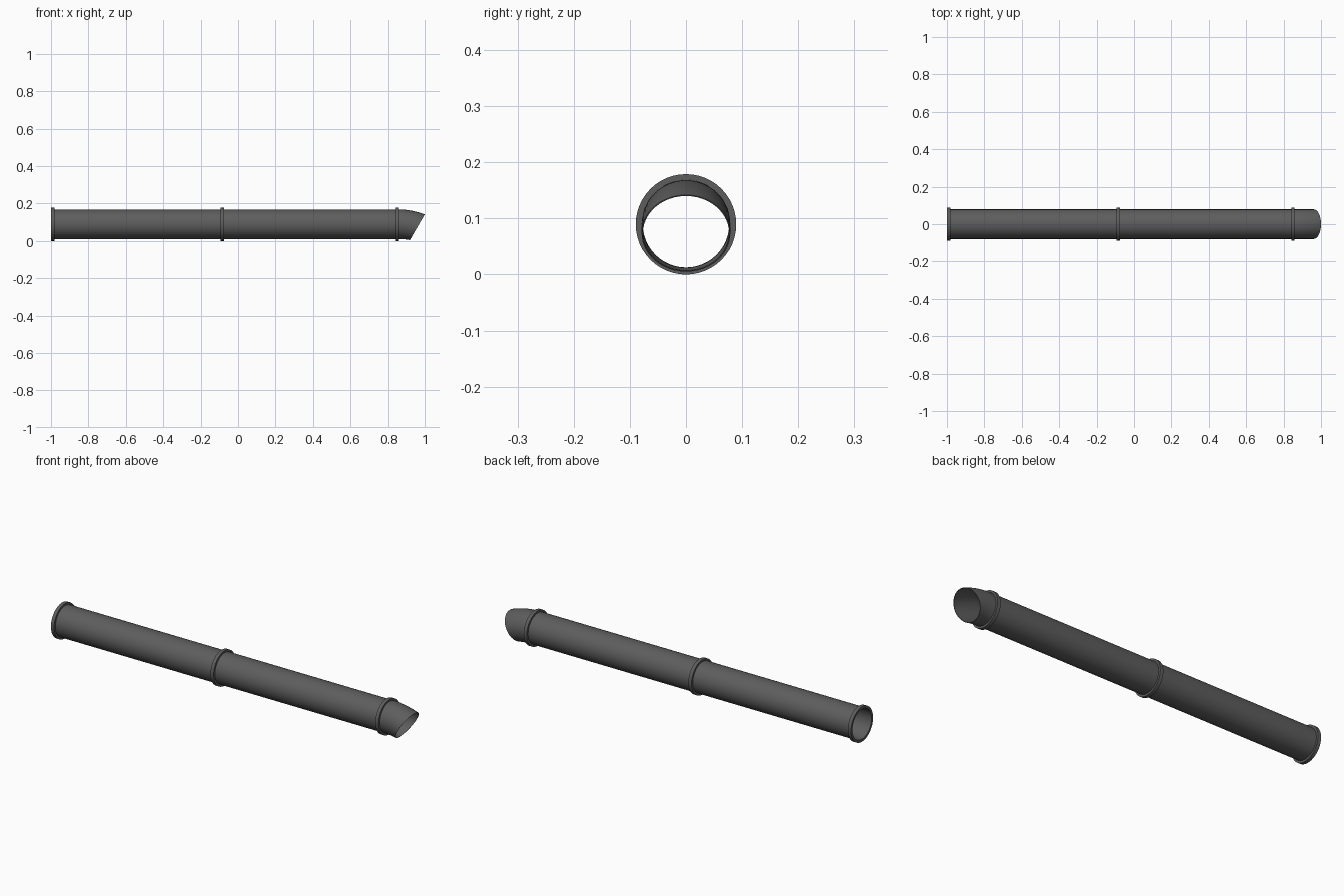
import bpy, bmesh, math

cube = bpy.data.objects.get("Cube")
if cube:
    bpy.data.objects.remove(cube, do_unlink=True)

SIDES = 48
AXIS_Z = 0.0895
R_OUT, R_IN = 0.079, 0.0768      # pipe wall
COLLAR_R, COLLAR_W = 0.0895, 0.018

# Dark grey metal
metal = bpy.data.materials.new("dark grey metal")
metal.use_nodes = True
grey = (0.11, 0.11, 0.11, 1)
metal.diffuse_color = grey
bsdf = metal.node_tree.nodes["Principled BSDF"]
bsdf.inputs["Base Color"].default_value = grey
bsdf.inputs["Roughness"].default_value = 0.6


def tube(name, stations, r_out, r_in):
    """Hollow tube through (x, z, tilt) stations, closed at both rims."""
    bm = bmesh.new()

    def ring(x, z, tilt, r):
        verts = []
        for i in range(SIDES):
            a = 2 * math.pi * i / SIDES
            up = r * math.sin(a)
            verts.append(bm.verts.new((x + up * math.sin(tilt), r * math.cos(a),
                                       z + up * math.cos(tilt))))
        return verts

    rings = [ring(*s, r_out) for s in stations]
    rings += [ring(*s, r_in) for s in reversed(stations)]
    for k, a in enumerate(rings):
        b = rings[(k + 1) % len(rings)]
        for i in range(SIDES):
            j = (i + 1) % SIDES
            bm.faces.new((a[i], a[j], b[j], b[i]))
    bmesh.ops.recalc_face_normals(bm, faces=bm.faces)
    mesh = bpy.data.meshes.new(name)
    bm.to_mesh(mesh)
    bm.free()
    obj = bpy.data.objects.new(name, mesh)
    bpy.context.collection.objects.link(obj)
    mesh.materials.append(metal)
    bpy.ops.object.select_all(action='DESELECT')
    obj.select_set(True)
    bpy.context.view_layer.objects.active = obj
    bpy.ops.object.shade_smooth_by_angle(angle=math.radians(35))
    return obj


def straight(x0, x1):
    return [(x0, AXIS_Z, 0), (x1, AXIS_Z, 0)]


# Two straight pipe lengths meeting under the middle collar
tube("rear_pipe", straight(-0.9995, -0.085), R_OUT, R_IN)
tube("front_pipe", straight(-0.085, 0.85), R_OUT, R_IN)

# Spout that bends downward to a tilted open mouth
STEPS = 10
bend = [(0.85, AXIS_Z, 0)]
for k in range(STEPS + 1):
    t = k / STEPS
    bend.append((0.86 + 0.1005 * t, AXIS_Z - 0.016 * t * t, math.radians(30) * t))
tube("bent_spout", bend, R_OUT, R_IN)

# Raised collars at the open end, the joint and the spout
for name, x in (("end_collar", -0.991), ("middle_collar", -0.085), ("spout_collar", 0.85)):
    tube(name, straight(x - COLLAR_W / 2, x + COLLAR_W / 2), COLLAR_R, 0.078)
